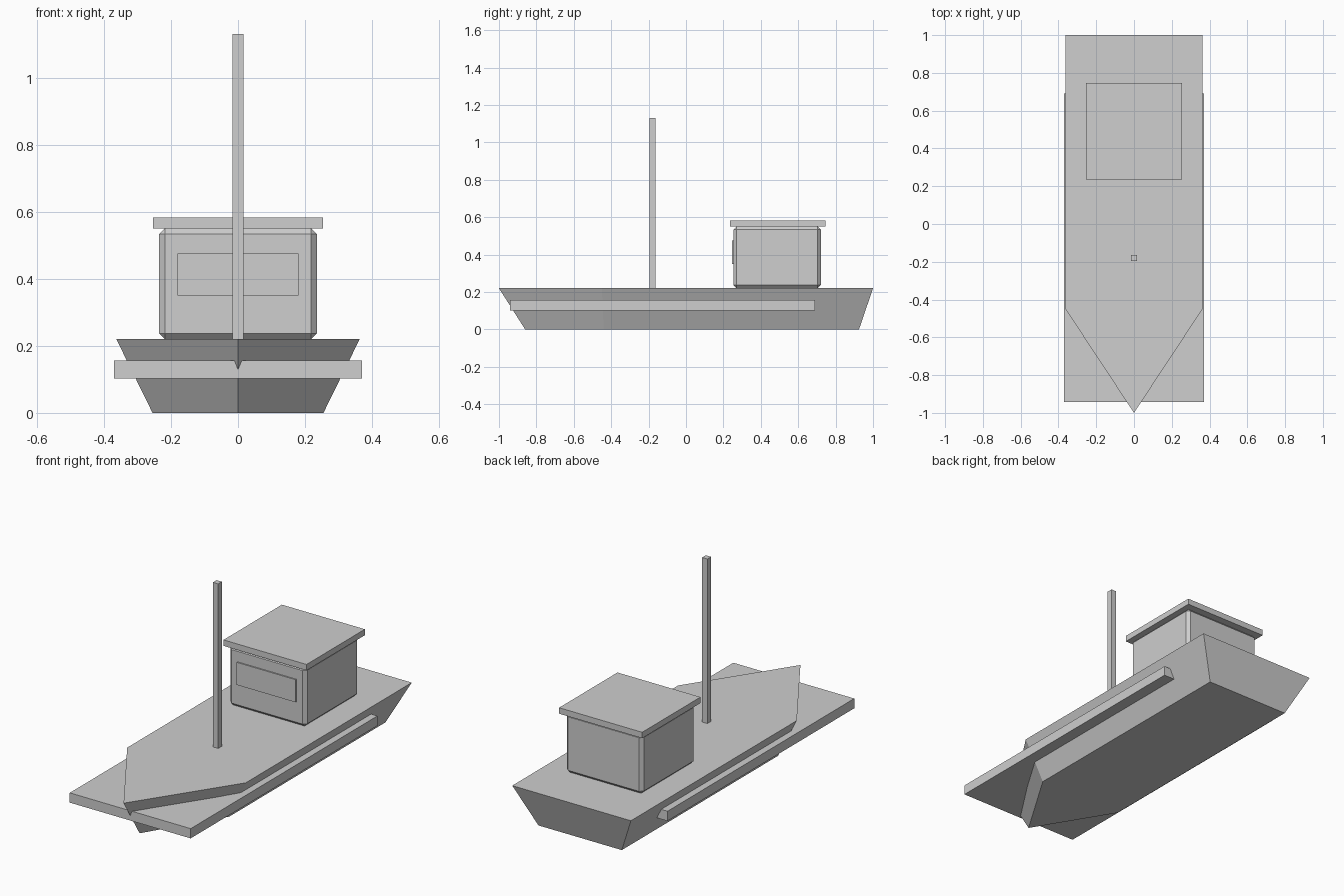
import bpy, bmesh
from mathutils import Vector

if "Cube" in bpy.data.objects:
    bpy.data.objects.remove(bpy.data.objects["Cube"])

grey = bpy.data.materials.new("light grey")
grey.diffuse_color = (0.62, 0.62, 0.62, 1)
grey.use_nodes = True
grey.node_tree.nodes["Principled BSDF"].inputs["Base Color"].default_value = grey.diffuse_color


def finish(name, bm):
    bmesh.ops.recalc_face_normals(bm, faces=bm.faces)
    mesh = bpy.data.meshes.new(name)
    bm.to_mesh(mesh)
    bm.free()
    mesh.materials.append(grey)
    obj = bpy.data.objects.new(name, mesh)
    bpy.context.collection.objects.link(obj)
    return obj


def box(name, lo, hi, bevel=0):
    lo, hi = Vector(lo), Vector(hi)
    bm = bmesh.new()
    bmesh.ops.create_cube(bm, size=1)
    bmesh.ops.scale(bm, vec=hi - lo, verts=bm.verts)
    bmesh.ops.translate(bm, vec=(lo + hi) / 2, verts=bm.verts)
    if bevel:
        bmesh.ops.bevel(bm, geom=bm.edges[:], offset=bevel, segments=1, affect='EDGES')
    return finish(name, bm)


def hull(name, levels):
    # each level: height, half width, stern y, shoulder y, bow y
    bm = bmesh.new()
    rings = []
    for z, w, stern, shoulder, bow in levels:
        outline = [(-w, stern), (-w, shoulder), (0, bow), (w, shoulder), (w, stern)]
        rings.append([bm.verts.new((x, y, z)) for x, y in outline])
    low, high = rings
    for i in range(5):
        j = (i + 1) % 5
        bm.faces.new((low[i], low[j], high[j], high[i]))
    bm.faces.new(low)
    bm.faces.new(high)
    return finish(name, bm)


# Flared hull with a pointed bow
hull("hull", [(0, 0.255, 0.925, -0.44, -0.86), (0.22, 0.363, 1.0, -0.45, -1.0)])
# Wide rubbing plate running through the hull
box("rubbing_strip", (-0.37, -0.942, 0.102), (0.37, 0.69, 0.156))
# Cabin with chamfered edges, roof and front window
box("cabin", (-0.235, 0.253, 0.22), (0.235, 0.721, 0.55), 0.017)
box("cabin_roof", (-0.254, 0.236, 0.55), (0.254, 0.746, 0.583))
box("front_window", (-0.18, 0.246, 0.35), (0.18, 0.2545, 0.475))
# Square mast
box("mast", (-0.016, -0.196, 0.22), (0.016, -0.164, 1.13))
